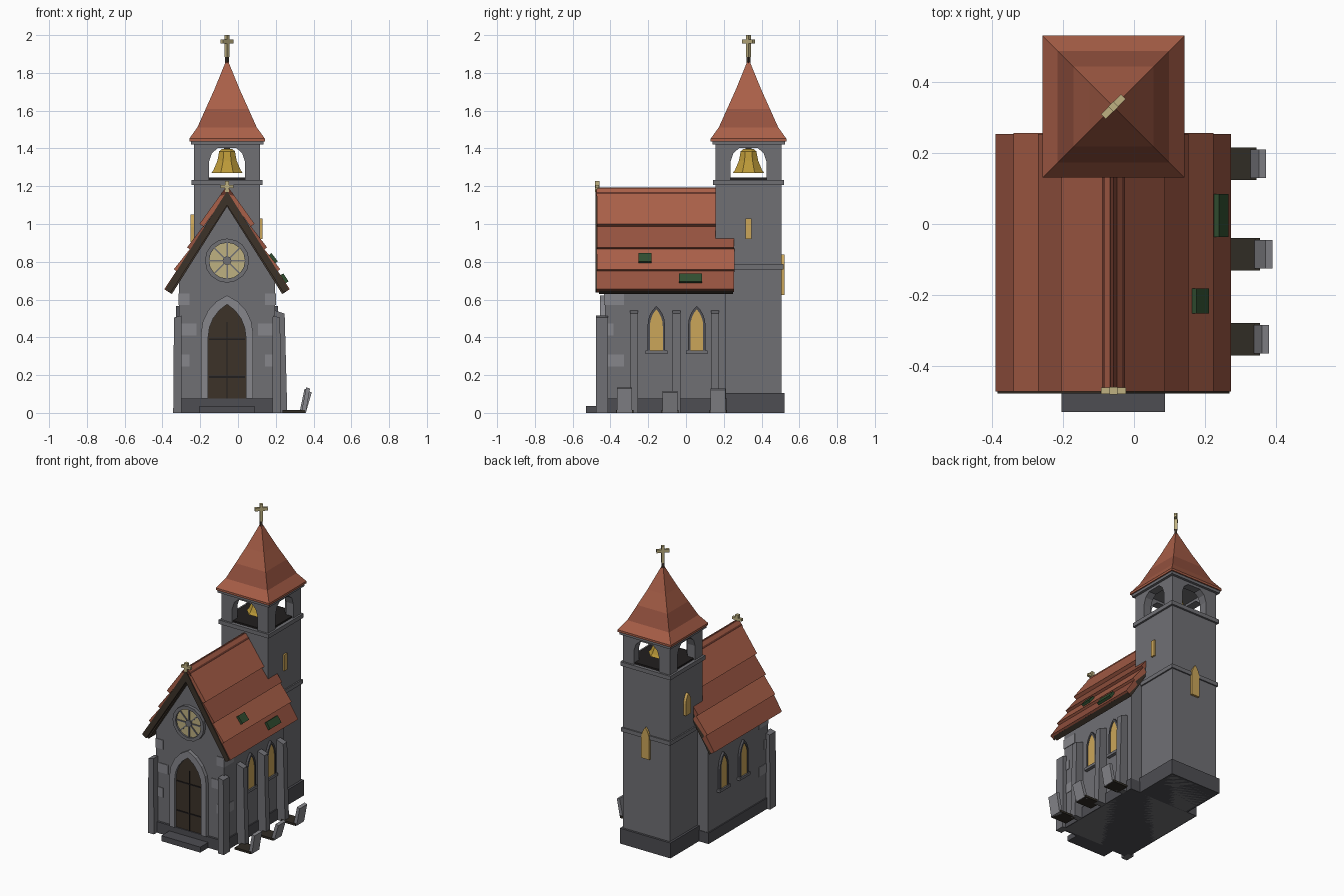
import bpy, bmesh, math
from mathutils import Matrix, Vector

if "Cube" in bpy.data.objects:
    bpy.data.objects.remove(bpy.data.objects["Cube"])

CX, TY = -0.058, 0.331          # church axis, tower centre


def mat(name, *rgb):
    m = bpy.data.materials.new(name)
    m.diffuse_color = (*rgb, 1)
    m.use_nodes = True
    m.node_tree.nodes["Principled BSDF"].inputs["Base Color"].default_value = m.diffuse_color
    return m


STONE = mat("stone", .16, .16, .175)
DARK = mat("dark_stone", .075, .075, .085)
LIGHT = mat("light_stone", .24, .24, .26)
RED = mat("roof_tile", .40, .115, .065)
RED2 = mat("roof_tile_dark", .30, .085, .05)
RIDGE = mat("ridge_tile", .13, .035, .022)
WOOD = mat("dark_wood", .045, .032, .022)
IRON = mat("iron", .015, .013, .013)
GLASS = mat("amber_glass", .60, .38, .10)
CREAM = mat("cream", .52, .44, .22)
BELL = mat("bronze", .50, .32, .04)
MOSS = mat("moss", .03, .075, .03)
EARTH = mat("earth", .03, .025, .018)


def finish(name, bm, mats, M=None):
    bmesh.ops.recalc_face_normals(bm, faces=bm.faces[:])
    me = bpy.data.meshes.new(name)
    bm.to_mesh(me)
    bm.free()
    for m in mats:
        me.materials.append(m)
    ob = bpy.data.objects.new(name, me)
    bpy.context.collection.objects.link(ob)
    if M is not None:
        ob.matrix_world = M
    return ob


def prism(name, pts, y0, y1, m, M=None):
    """Outline in x,z extruded along y."""
    bm = bmesh.new()
    f = bm.faces.new([bm.verts.new((x, y0, z)) for x, z in pts])
    r = bmesh.ops.extrude_face_region(bm, geom=[f])
    vs = [v for v in r["geom"] if isinstance(v, bmesh.types.BMVert)]
    bmesh.ops.translate(bm, verts=vs, vec=(0, y1 - y0, 0))
    return finish(name, bm, [m], M)


def box(name, x0, x1, y0, y1, z0, z1, m, M=None):
    return prism(name, [(x0, z0), (x1, z0), (x1, z1), (x0, z1)], y0, y1, m, M)


def loft(name, rings, n, start, mats, M=None):
    """Stack of n-sided rings (z, radius), bands cycling through mats."""
    bm = bmesh.new()
    loops = [[bm.verts.new((r * math.cos(start + 2 * math.pi * i / n),
                            r * math.sin(start + 2 * math.pi * i / n), z))
              for i in range(n)] for z, r in rings]
    for k in range(len(loops) - 1):
        a, b = loops[k], loops[k + 1]
        for i in range(n):
            j = (i + 1) % n
            bm.faces.new((a[i], a[j], b[j], b[i])).material_index = k % len(mats)
    bm.faces.new(loops[0])
    bm.faces.new(loops[-1])
    return finish(name, bm, mats, M)


def lancet(w, z0, zs, zt, cx=0, n=4):
    """Pointed arch outline, from bottom left over the top to bottom right."""
    h = zt - zs
    R = (w * w + h * h) / (2 * w)
    a = math.asin(h / R)
    left = [(-w, z0)] + [(R - w - R * math.cos(a * i / n), zs + R * math.sin(a * i / n))
                         for i in range(n + 1)]
    return [(cx + x, z) for x, z in left + [(-x, z) for x, z in left[-2::-1]]]


def at(x, y, z=0, rot=0):
    return Matrix.Translation((x, y, z)) @ Matrix.Rotation(rot, 4, 'Z')


H = math.pi / 2
NAVE, TOWER = at(CX, 0), at(CX, TY)

# nave walls and plinth
prism("nave_walls", [(-.255, 0), (.255, 0), (.255, .72), (0, 1.125), (-.255, .72)],
      -.43, .212, STONE, NAVE)
box("nave_plinth", -.263, .263, -.445, .216, 0, .075, DARK, NAVE)
box("front_step", -.146, .146, -.53, -.43, 0, .037, DARK, NAVE)

# nave roof: deck, gable board, tile courses, ridge
half = [(0, 1.175), (.327, .655), (.298, .637), (0, 1.10)]
vee = half + [(-x, z) for x, z in half[2:0:-1]]
prism("gable_board", vee, -.478, -.46, WOOD, NAVE)
prism("roof_deck", [(x * .98, z - .008) for x, z in vee], -.46, .25, WOOD, NAVE)
courses = [((.01, 1.19), (.146, 1.0)), ((.125, .99), (.212, .876)),
           ((.195, .87), (.282, .76)), ((.265, .757), (.332, .655))]
for s, side in ((1, "right"), (-1, "left")):
    for i, ((a, b), (c, d)) in enumerate(courses):
        pts = [(a, b), (c, d), (c - .022, d - .014), (max(a - .022, 0), b - .03)]
        prism(f"roof_course_{side}_{i + 1}", [(s * x, z) for x, z in pts],
              -.472, .256 - .002 * (i % 2), RED2 if i % 2 else RED, NAVE)
prism("ridge_cap", [(-.036, 1.148), (-.03, 1.165), (0, 1.192), (.03, 1.165), (.036, 1.148),
                    (0, 1.16)], -.476, .17, RIDGE, NAVE)

# moss patches on the right slope
for i, (x, y, z, l, w, r) in enumerate([(.186, -.217, .818, .07, .055, .9),
                                        (.245, .024, .712, .12, .05, .99)]):
    M = Matrix.Translation((x, y, z)) @ Matrix.Rotation(r, 4, 'Y')
    box(f"moss_patch_{i + 1}", -w / 2, w / 2, -l / 2, l / 2, -.012, .01, MOSS, M)

# gable cross
box("gable_cross_post", -.011, .011, -.481, -.459, 1.17, 1.227, CREAM, NAVE)
box("gable_cross_arm", -.035, .035, -.479, -.461, 1.19, 1.207, CREAM, NAVE)

# door with pointed surround and straps
door = lancet(.1, .075, .40, .575)
prism("door_leaf", door, -.438, -.42, WOOD, NAVE)
prism("door_surround", lancet(.138, .075, .42, .622) + door[::-1], -.455, -.42, LIGHT, NAVE)
box("door_gap", -.003, .003, -.441, -.43, .075, .48, IRON, NAVE)
for i, z in enumerate((.19, .39)):
    box(f"door_strap_{i + 1}", -.095, .095, -.442, -.43, z - .004, z + .004, IRON, NAVE)

# rose window
ROSE = at(CX, -.43, .806) @ Matrix.Rotation(H, 4, 'X')
loft("rose_glass", [(-.01, .1), (.01, .1)], 16, 0, [CREAM], ROSE)
bm = bmesh.new()
prof = [(.095, -.01), (.117, -.01), (.117, .022), (.095, .022)]
rings = [[bm.verts.new((r * math.cos(math.pi * k / 8), r * math.sin(math.pi * k / 8), z))
          for r, z in prof] for k in range(16)]
for k in range(16):
    a, b = rings[k], rings[(k + 1) % 16]
    for i in range(4):
        bm.faces.new((a[i], a[(i + 1) % 4], b[(i + 1) % 4], b[i]))
finish("rose_rim", bm, [STONE], ROSE)
for k in range(4):
    box(f"rose_spoke_{k + 1}", -.1, .1, -.004, .004, 0, .016, STONE,
        ROSE @ Matrix.Rotation(k * math.pi / 4, 4, 'Z'))
loft("rose_hub", [(0, .024), (.02, .024)], 8, 0, [STONE], ROSE)

# nave side windows
for side, M, s in (("right", at(CX + .255, 0, 0, H), 1), ("left", at(CX - .255, 0, 0, -H), -1)):
    for i, y in enumerate((-.157, .057)):
        glass = lancet(.034, .33, .46, .548, s * y)
        prism(f"window_glass_{side}_{i + 1}", glass, -.012, .01, GLASS, M)
        prism(f"window_frame_{side}_{i + 1}",
              lancet(.046, .33, .465, .566, s * y) + glass[::-1], -.016, .01, DARK, M)
        box(f"window_sill_{side}_{i + 1}", s * y - .058, s * y + .058, -.022, .01,
            .312, .33, STONE, M)

# buttresses: front corners, then three on the right wall
for s, side in ((1, "right"), (-1, "left")):
    prism(f"corner_buttress_{side}",
          [(s * .240, 0), (s * .285, 0), (s * .281, .505), (s * .242, .515)],
          -.477, -.412, STONE, NAVE)
    # quoin stones
    for i, (z, fx, sy) in enumerate([(.245, .058, .105), (.41, .095, .05), (.57, .058, .105)]):
        x0, x1 = sorted((s * .258, s * (.258 - fx)))
        box(f"quoin_{side}_{i + 1}", x0, x1, -.434, -.434 + sy, z, z + .063, LIGHT, NAVE)
for i, y in enumerate((-.275, -.05, .153)):
    prism(f"side_buttress_{i + 1}", [(.18, 0), (.261, 0), (.247, .525), (.19, .545)],
          y - .021, y + .021, STONE)

# tower shaft, plinth and string courses
box("tower_shaft", -.175, .175, -.175, .175, 0, 1.215, STONE, TOWER)
for name, r, z0, z1, m in (("tower_plinth", .19, 0, .104, DARK),
                           ("tower_string_course", .184, .76, .787, STONE),
                           ("belfry_ledge", .188, 1.207, 1.234, STONE),
                           ("belfry_floor", .165, 1.23, 1.245, IRON),
                           ("belfry_cornice", .192, 1.42, 1.445, STONE)):
    box(name, -r, r, -r, r, z0, z1, m, TOWER)

# belfry walls, open on all four sides
arch = [(.095, 1.232), (.095, 1.33), (.08, 1.375), (.048, 1.403)]
wall = [(.175, 1.425), (.175, 1.232)] + arch
wall += [(-x, z) for x, z in wall[::-1]]
for k in range(4):
    prism(f"belfry_wall_{k + 1}", wall, -.175, -.12, STONE, TOWER @ Matrix.Rotation(k * H, 4, 'Z'))

# bell
loft("bell", [(1.27, .09), (1.285, .078), (1.335, .055), (1.385, .045), (1.398, .028)],
     8, math.pi / 8, [BELL], TOWER)
box("bell_mount", -.015, .015, -.015, .015, 1.375, 1.43, WOOD, TOWER)

# spire with flared eave and banded tiles
q = math.sqrt(2)
loft("spire", [(1.438, .2 * q), (1.452, .2 * q), (1.512, .157 * q), (1.61, .113 * q),
               (1.71, .068 * q), (1.866, .006)], 4, math.pi / 4, [RED, RED, RED2], TOWER)
TURN = at(CX, TY, 0, math.pi / 4)
box("spire_finial", -.008, .008, -.008, .008, 1.84, 1.90, WOOD, TURN)
box("spire_cross_post", -.01, .01, -.01, .01, 1.885, 2.0, CREAM, TURN)
box("spire_cross_arm", -.04, .04, -.009, .009, 1.955, 1.976, CREAM, TURN)

# tower windows
box("tower_slit_right", -.015, .015, -.187, -.17, .92, 1.03, GLASS, at(CX, TY, 0, H))
prism("tower_window_left", lancet(.028, .905, .985, 1.05), -.193, -.17, GLASS, at(CX, TY, 0, -H))
prism("tower_window_back", lancet(.03, .625, .76, .838), -.19, -.17, GLASS,
      at(CX, TY, 0, math.pi))

# leaning gravestones with grave mounds
for i, (y, x, h, tilt) in enumerate([(-.325, .335, .135, .19), (-.085, .335, .115, .30),
                                     (.17, .325, .128, .21)]):
    t = math.tan(tilt)
    prism(f"gravestone_{i + 1}", [(x, 0), (x + .024, 0), (x + .02 + h * t, h - .006),
                                  (x + h * t, h)], y - .04, y + .04, LIGHT)
    box(f"grave_mound_{i + 1}", .235, x + .02, y - .046, y + .046, 0, .014, EARTH)
